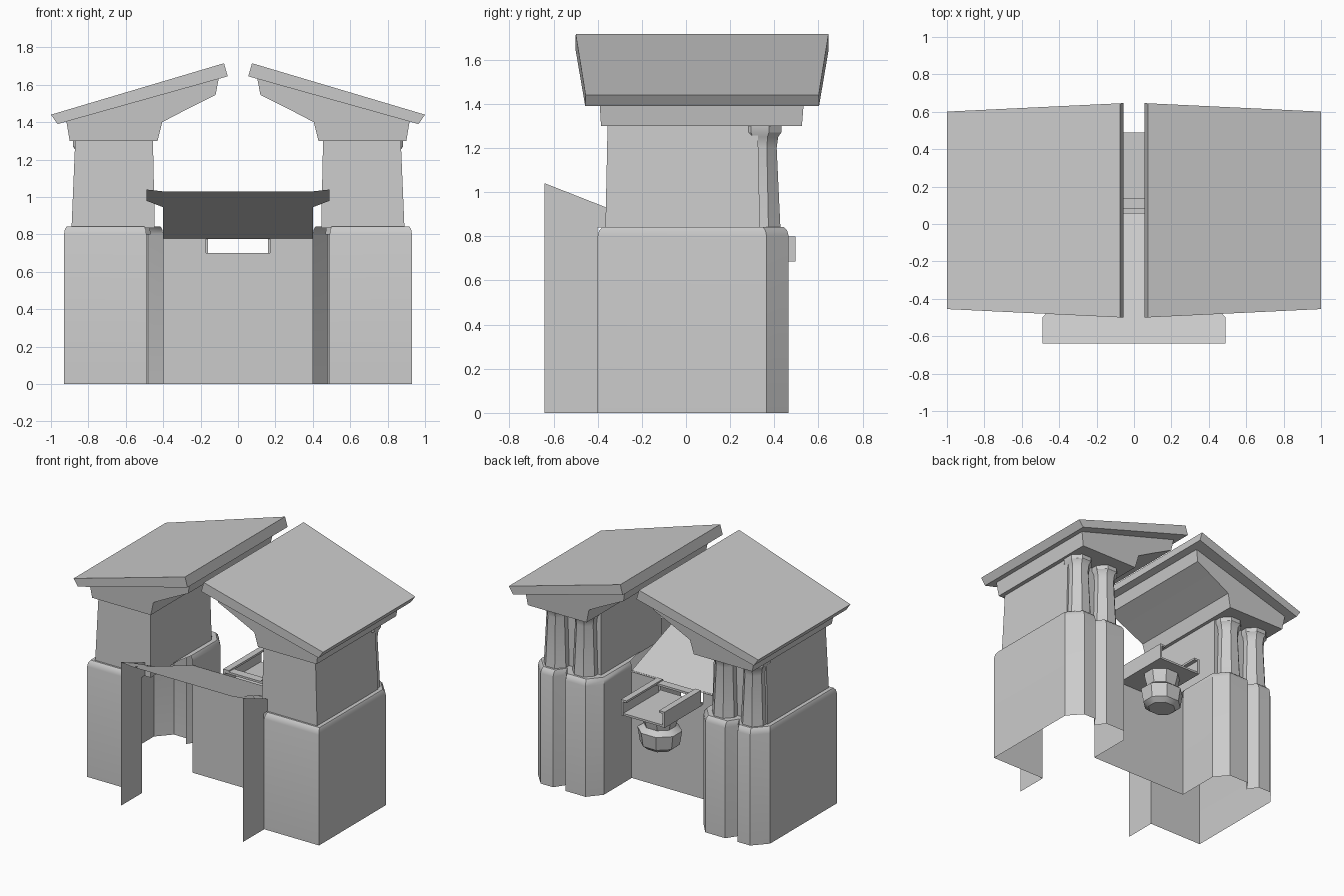
import bpy, bmesh, math

cube = bpy.data.objects.get("Cube")
if cube:
    bpy.data.objects.remove(cube, do_unlink=True)

# One plain grey for everything
grey = bpy.data.materials.new("stone_grey")
grey.use_nodes = True
tone = (0.6, 0.6, 0.6, 1)
grey.diffuse_color = tone
grey.node_tree.nodes["Principled BSDF"].inputs["Base Color"].default_value = tone


def finish(name, bm, mirror=False, solid=False, bevel=0):
    if solid:
        bmesh.ops.recalc_face_normals(bm, faces=bm.faces[:])
    mesh = bpy.data.meshes.new(name)
    bm.to_mesh(mesh)
    bm.free()
    mesh.materials.append(grey)
    obj = bpy.data.objects.new(name, mesh)
    bpy.context.collection.objects.link(obj)
    if bevel:
        mod = obj.modifiers.new("soft_edges", 'BEVEL')
        mod.width, mod.segments = bevel, 2
    if mirror:
        mod = obj.modifiers.new("mirror", 'MIRROR')
        mod.use_mirror_merge = False
    bpy.ops.object.select_all(action='DESELECT')
    obj.select_set(True)
    bpy.context.view_layer.objects.active = obj
    bpy.ops.object.shade_smooth_by_angle(angle=math.radians(35))
    return obj


def loft(name, loops, closed=True, bottom=True, top=True, **kw):
    """Skin a stack of equal point loops."""
    bm = bmesh.new()
    rows = [[bm.verts.new(p) for p in loop] for loop in loops]
    n = len(rows[0])
    for a, b in zip(rows, rows[1:]):
        for i in range(n if closed else n - 1):
            j = (i + 1) % n
            bm.faces.new((a[i], a[j], b[j], b[i]))
    if bottom:
        bm.faces.new(rows[0][::-1])
    if top:
        bm.faces.new(rows[-1])
    return finish(name, bm, **kw)


def sheet(name, polys, **kw):
    bm = bmesh.new()
    for poly in polys:
        bm.faces.new([bm.verts.new(p) for p in poly])
    bmesh.ops.remove_doubles(bm, verts=bm.verts[:], dist=0.0001)
    return finish(name, bm, **kw)


def rect(x0, x1, y0, y1, z):
    return [(x0, y0, z), (x1, y0, z), (x1, y1, z), (x0, y1, z)]


def box(name, x0, x1, y0, y1, z0, z1, **kw):
    return loft(name, [rect(x0, x1, y0, y1, z) for z in (z0, z1)], solid=True, **kw)


def ring(x, y, rx, ry, z, n=8):
    turn = [2 * math.pi * (i + 0.5) / n for i in range(n)]
    return [(x + rx * math.cos(a), y + ry * math.sin(a), z) for a in turn]


# Tower base: an open shell with two pilasters at the back
plan = [(.49, -.4), (.93, -.4), (.93, .365), (.84, .465), (.74, .465),
        (.69, .39), (.64, .465), (.48, .465), (.4, .37), (.4, .05)]


def plan_at(z, shrink=1.0):
    return [(.68 + (x - .68) * shrink, .03 + (y - .03) * shrink, z) for x, y in plan]


loft("tower_base", [plan_at(0), plan_at(.8), plan_at(.825, .985), plan_at(.842, .95)],
     closed=False, bottom=False, mirror=True)

# Tower upper room
loft("tower_room", [rect(.445, .89, -.365, .335, .835), rect(.455, .87, -.355, .325, 1.31)],
     solid=True, mirror=True)

# Back columns with spreading feet and capitals
for label, cx in (("inner", .56), ("outer", .79)):
    levels = [(.80, .1), (.85, .095), (.95, .09), (1.2, .078), (1.25, .085), (1.27, .1), (1.31, .1)]
    loft(label + "_column", [ring(cx, .335, r, r * 1.05, z) for z, r in levels],
         solid=True, mirror=True)

# Bracing under the roof, a profile drawn through y
brace = [(.43, 1.3), (.9, 1.3), (.92, 1.42), (.1, 1.65), (.12, 1.545), (.29, 1.46), (.405, 1.4)]
loft("roof_brace", [[(x, y * (1 + (z - 1.3) * .15), z) for x, z in brace] for y in (-.385, .525)],
     solid=True, mirror=True)

# Roof slab, widening toward the ridge
slab = [(.055, 1.645), (.965, 1.39), (1.0, 1.44), (.075, 1.715)]


def edge(side):
    return [(x, .073 + side * (.573 - .048 * (x - .06)), z) for x, z in slab]


loft("roof_slab", [edge(-1), edge(1)], solid=True, mirror=True)

# Front side walls
sheet("front_side_wall", [[(.49, -.64, 0), (.49, -.4, 0), (.49, -.4, .84),
                           (.49, -.36, .84), (.49, -.36, .93), (.49, -.64, 1.04)]], mirror=True)
sheet("side_wall_ledge", [[(.4, -.64, 1.03), (.49, -.64, 1.04),
                           (.49, -.5, .98), (.4, -.4, .945)]], mirror=True)

# Sloping deck falling toward the back
sheet("sloping_deck", [[(-.4, -.64, 1.03), (.4, -.64, 1.03), (.4, .06, .775), (-.4, .06, .775)]])

# Middle wall with a slot for the tray
sheet("middle_wall", [
    [(.4, .05, 0), (-.4, .05, 0), (-.4, .05, .69), (-.17, .05, .69), (.17, .05, .69), (.4, .05, .69)],
    [(.4, .05, .69), (.17, .05, .69), (.17, .05, .78), (.4, .05, .78)],
    [(-.17, .05, .69), (-.4, .05, .69), (-.4, .05, .78), (-.17, .05, .78)]])

# Tray with side rails
box("tray_floor", -.17, .17, .05, .49, .685, .7)
box("tray_rail", .16, .175, .08, .495, .685, .8, mirror=True)
box("tray_lip", .13, .16, .08, .495, .785, .8, mirror=True)
box("tray_front_bar", -.17, .17, .08, .14, .775, .79)

# Faceted support hanging under the tray
levels = [(.43, .09), (.46, .125), (.56, .14), (.59, .1), (.65, .115), (.69, .12)]
loft("tray_support", [ring(0, .3, r * 1.1, r, z) for z, r in levels], solid=True)
